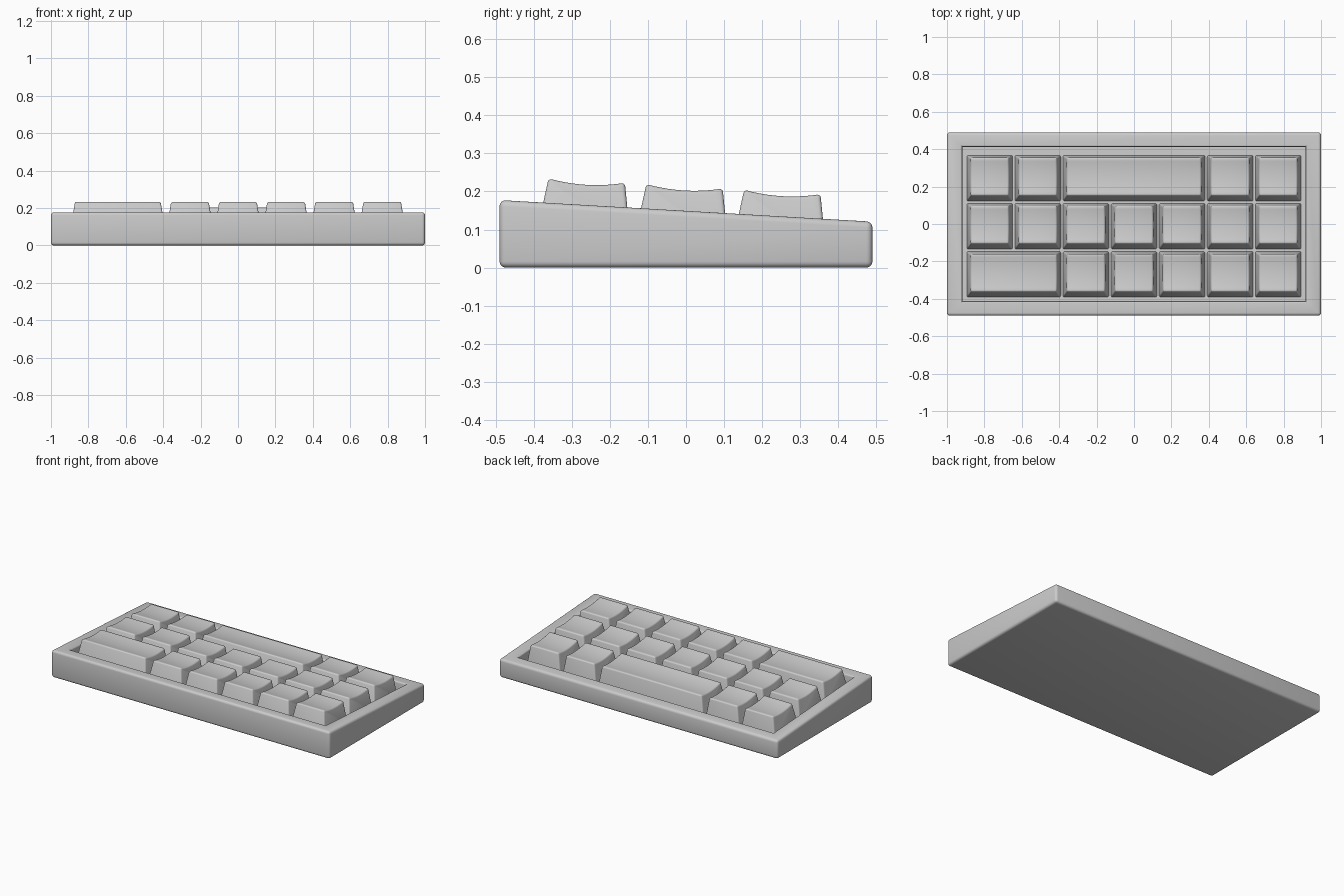
import bpy, bmesh, math

if "Cube" in bpy.data.objects:
    bpy.data.objects.remove(bpy.data.objects["Cube"])

SLOPE = 0.058          # case top falls towards the back
DEPTH = 0.075          # depth of the key well
PITCH = 0.257          # key spacing
GAP = 0.012


def top_z(y):
    return 0.149 - SLOPE * y


def finish(bm, name):
    bmesh.ops.recalc_face_normals(bm, faces=bm.faces)
    mesh = bpy.data.meshes.new(name)
    bm.to_mesh(mesh)
    bm.free()
    ob = bpy.data.objects.new(name, mesh)
    bpy.context.collection.objects.link(ob)
    bpy.ops.object.select_all(action='DESELECT')
    ob.select_set(True)
    bpy.context.view_layer.objects.active = ob
    bpy.ops.object.shade_smooth_by_angle(angle=math.radians(35))
    return ob


# Wedge case with a sunken well
def make_case():
    bm = bmesh.new()

    def ring(hx, hy, zf):
        return [bm.verts.new((sx * hx, sy * hy, zf(sy * hy)))
                for sx, sy in ((-1, -1), (1, -1), (1, 1), (-1, 1))]

    rings = [ring(1, 0.49, lambda y: 0),
             ring(1, 0.49, top_z),
             ring(0.918, 0.413, top_z),
             ring(0.918, 0.413, lambda y: top_z(y) - DEPTH)]
    for a, b in zip(rings, rings[1:]):
        for i in range(4):
            j = (i + 1) % 4
            bm.faces.new((a[i], a[j], b[j], b[i]))
    bm.faces.new(rings[0])
    bm.faces.new(rings[3])
    outer = set(rings[0] + rings[1])
    inner = set(rings[2])
    for group, width in ((outer, 0.016), (inner, 0.01)):
        edges = [e for e in bm.edges if all(v in group for v in e.verts)]
        bmesh.ops.bevel(bm, geom=edges, offset=width, segments=4,
                        profile=0.5, affect='EDGES')
    return finish(bm, "keyboard_case")


# Tapered keycap with a top scooped from front to back
def make_key(name, units, x, y):
    hx, hy, h = (units * PITCH - GAP) / 2, (PITCH - GAP) / 2, 0.139
    inset, sag, n = 0.022, 0.011, 10
    profile = [(-hy, 0), (hy, 0)]
    for i in range(n + 1):
        t = 1 - 2 * i / n
        profile.append((t * (hy - inset), h - sag * (1 - t * t)))
    bm = bmesh.new()
    sides = [[bm.verts.new((s * (hx - inset * pz / h), py, pz))
              for py, pz in profile] for s in (-1, 1)]
    for s in sides:
        bm.faces.new(s)
    m = len(profile)
    for i in range(m):
        j = (i + 1) % m
        bm.faces.new((sides[0][i], sides[0][j], sides[1][j], sides[1][i]))
    bmesh.ops.recalc_face_normals(bm, faces=bm.faces)
    edges = [e for e in bm.edges
             if e.calc_face_angle(0) > math.radians(30)
             and max(v.co.z for v in e.verts) > 0.01]
    bmesh.ops.bevel(bm, geom=edges, offset=0.009, segments=3,
                    profile=0.5, affect='EDGES')
    ob = finish(bm, name)
    ob.location = (x, y, top_z(y) - DEPTH)
    ob.rotation_euler.x = -math.atan(SLOPE)


make_case()

# Three rows of keys, widths in key units
rows = {"front": (-1, (2, 1, 1, 1, 1, 1)),
        "middle": (0, (1,) * 7),
        "back": (1, (1, 1, 3, 1, 1))}
for row, (r, widths) in rows.items():
    left = -3.5
    for k, w in enumerate(widths):
        make_key(f"{row}_key_{k + 1}", w, (left + w / 2) * PITCH, r * PITCH - 0.012)
        left += w
